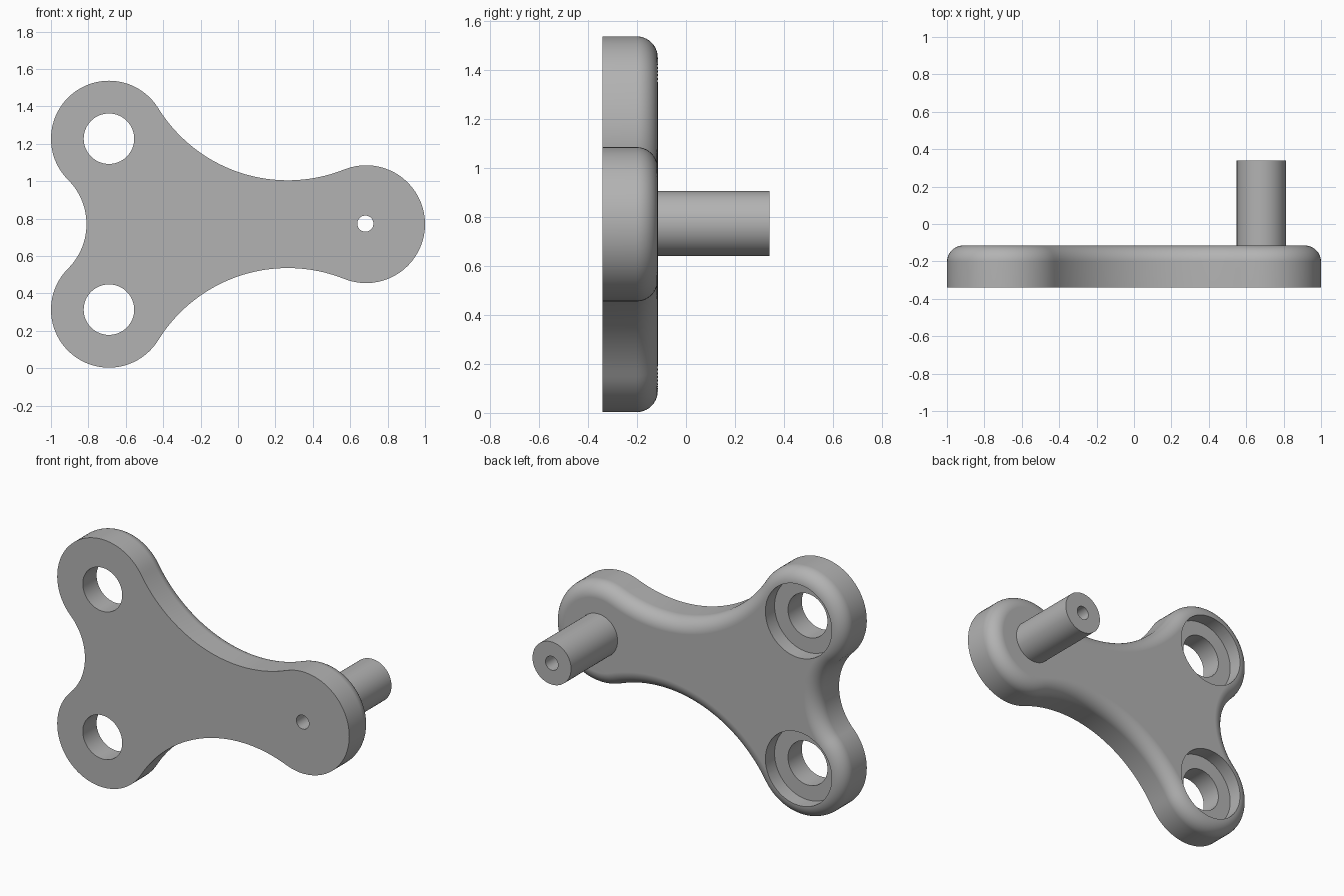
import bpy, bmesh, math
from mathutils import Vector

if "Cube" in bpy.data.objects:
    bpy.data.objects.remove(bpy.data.objects["Cube"], do_unlink=True)

FRONT, BACK, PIN_END = -0.34, -0.115, 0.34
MID = 0.77                      # height of the symmetry line
FILLET = 0.087
BOLT_X, BOLT_DZ = -0.69, 0.457
PIN_X = 0.681

grey = bpy.data.materials.new("grey_metal")
grey.use_nodes = True
grey.diffuse_color = (0.45, 0.45, 0.45, 1)
grey.node_tree.nodes["Principled BSDF"].inputs["Base Color"].default_value = grey.diffuse_color


def make_object(name, bm):
    bmesh.ops.recalc_face_normals(bm, faces=bm.faces)
    mesh = bpy.data.meshes.new(name)
    bm.to_mesh(mesh)
    bm.free()
    mesh.materials.append(grey)
    obj = bpy.data.objects.new(name, mesh)
    bpy.context.collection.objects.link(obj)
    return obj


def loft(name, rings):
    """Skin a list of closed rings and cap both ends."""
    bm = bmesh.new()
    loops = [[bm.verts.new(p) for p in ring] for ring in rings]
    n = len(loops[0])
    for a, b in zip(loops, loops[1:]):
        for i in range(n):
            j = (i + 1) % n
            bm.faces.new((a[i], a[j], b[j], b[i]))
    bm.faces.new(loops[0])
    bm.faces.new(loops[-1])
    return make_object(name, bm)


def rod(name, x, z, radius, y0, y1, n=64):
    turn = [2 * math.pi * i / n for i in range(n)]
    return loft(name, [[(x + radius * math.cos(t), y, z + radius * math.sin(t))
                        for t in turn] for y in (y0, y1)])


def drill(obj, *hole):
    cutter = rod("cutter", *hole)
    cutter.hide_render = True
    mod = obj.modifiers.new("hole", 'BOOLEAN')
    mod.operation, mod.solver, mod.object = 'DIFFERENCE', 'EXACT', cutter
    bpy.context.view_layer.objects.active = obj
    bpy.ops.object.modifier_apply(modifier=mod.name)
    bpy.data.objects.remove(cutter, do_unlink=True)


def smooth(obj):
    bpy.ops.object.select_all(action='DESELECT')
    obj.select_set(True)
    bpy.context.view_layer.objects.active = obj
    bpy.ops.object.shade_smooth_by_angle(angle=math.radians(35))
    obj.modifiers.new("even_shading", 'WEIGHTED_NORMAL').keep_sharp = True


# Three round lobes, joined by concave arcs tangent to both neighbours
lobes = [(Vector((0.685, MID)), 0.315),
         (Vector((BOLT_X, MID + BOLT_DZ)), 0.31),
         (Vector((BOLT_X, MID - BOLT_DZ)), 0.31)]
waist_radii = [0.815, 0.335, 0.815]


def waist_centre(a, b, radius):
    (ca, ra), (cb, rb) = a, b
    span = cb - ca
    d = span.length
    u = span / d
    da, db = ra + radius, rb + radius
    along = (da * da - db * db + d * d) / (2 * d)
    return ca + u * along + Vector((u.y, -u.x)) * math.sqrt(da * da - along * along)


waists = [(waist_centre(lobes[i], lobes[(i + 1) % 3], r), r)
          for i, r in enumerate(waist_radii)]


def heading(a, b):
    return math.atan2(b.y - a.y, b.x - a.x)


def arc(centre, radius, start, sweep, steps):
    return [(centre.x + radius * math.cos(start + sweep * t),
             centre.y + radius * math.sin(start + sweep * t)) for t in steps]


def outline(inset):
    pts, n = [], 40
    for i in range(3):
        c, r = lobes[i]
        before, (w, wr) = waists[i - 1][0], waists[i]
        following = lobes[(i + 1) % 3][0]
        a0 = heading(c, before)
        pts += arc(c, r - inset, a0, (heading(c, w) - a0) % math.tau,
                   [k / n for k in range(n + 1)])
        b0 = heading(w, c)
        pts += arc(w, wr + inset, b0, -((b0 - heading(w, following)) % math.tau),
                   [k / n for k in range(1, n)])
    return pts


# Plate with a rounded back edge
levels = [(0, FRONT)]
for k in range(11):
    a = math.pi / 2 * k / 10
    levels.append((FILLET * (1 - math.cos(a)), BACK - FILLET * (1 - math.sin(a))))
plate = loft("plate", [[(x, y, z) for x, z in outline(d)] for d, y in levels])

# Bolt holes with counterbores at the back
for side in (1, -1):
    z = MID + side * BOLT_DZ
    drill(plate, BOLT_X, z, 0.135, FRONT - 0.1, BACK + 0.1)
    drill(plate, BOLT_X, z, 0.227, BACK - 0.09, BACK + 0.1)

# Pin, with a fine bore running through pin and plate
pin = rod("pin", PIN_X, MID + 0.003, 0.132, BACK, PIN_END)
for part in (plate, pin):
    drill(part, PIN_X, MID + 0.003, 0.043, FRONT - 0.1, PIN_END + 0.1)
    smooth(part)
